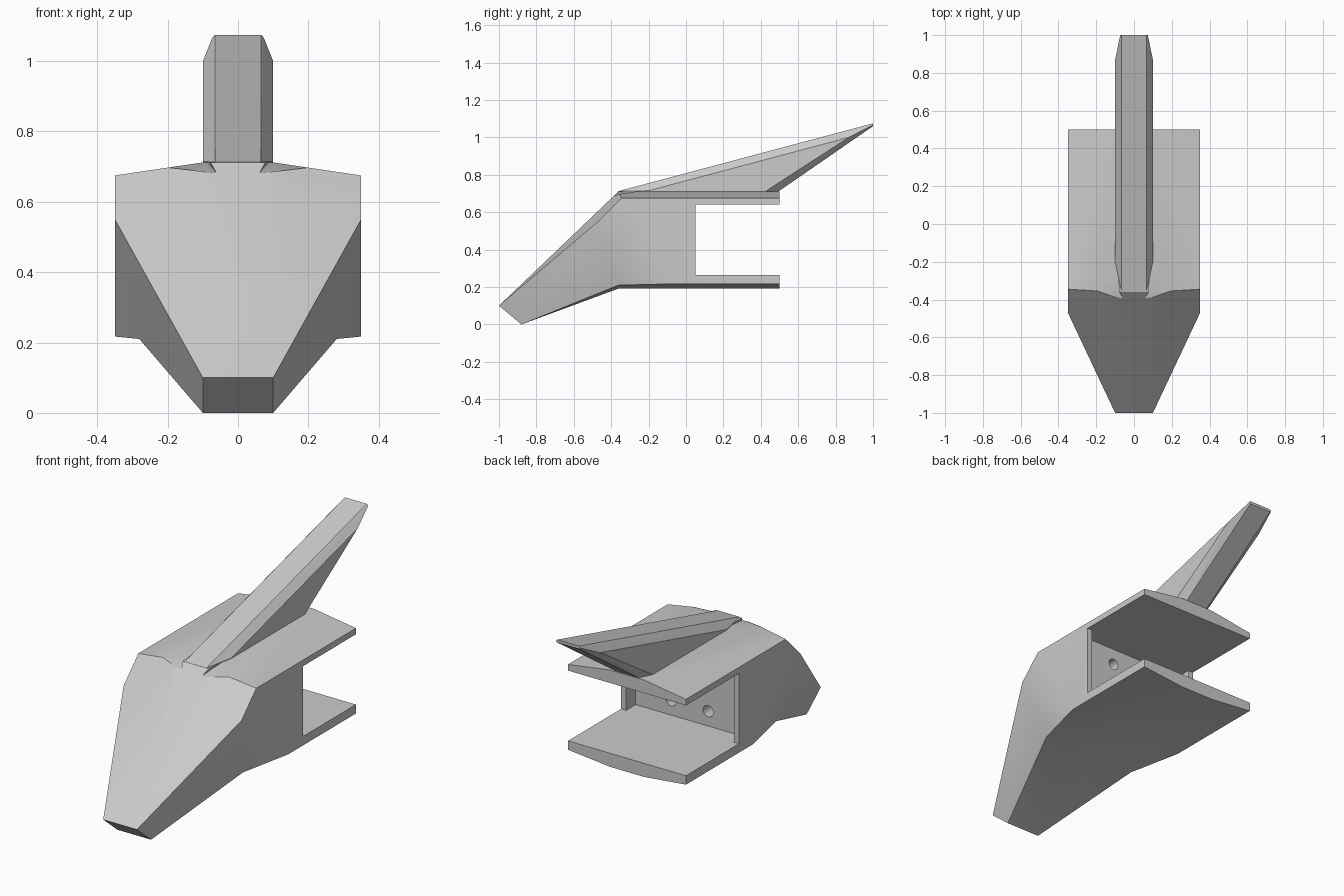
import bpy, bmesh
from mathutils import Vector

cube = bpy.data.objects.get("Cube")
if cube:
    bpy.data.objects.remove(cube, do_unlink=True)

steel = bpy.data.materials.new("plain_grey")
steel.use_nodes = True
steel.diffuse_color = (0.6, 0.6, 0.6, 1)
steel.node_tree.nodes["Principled BSDF"].inputs["Base Color"].default_value = steel.diffuse_color


def finish(name, bm):
    bmesh.ops.recalc_face_normals(bm, faces=bm.faces)
    mesh = bpy.data.meshes.new(name)
    bm.to_mesh(mesh)
    bm.free()
    obj = bpy.data.objects.new(name, mesh)
    bpy.context.collection.objects.link(obj)
    mesh.materials.append(steel)
    return obj


def hull(name, points):
    bm = bmesh.new()
    for p in points:
        bm.verts.new(p)
    res = bmesh.ops.convex_hull(bm, input=bm.verts)
    bmesh.ops.delete(bm, geom=list({v for v in res["geom_interior"] if isinstance(v, bmesh.types.BMVert)}),
                     context="VERTS")
    bmesh.ops.dissolve_limit(bm, angle_limit=0.01, verts=bm.verts, edges=bm.edges)
    return finish(name, bm)


def box(name, lo, hi):
    return hull(name, [(x, y, z) for x in (lo[0], hi[0]) for y in (lo[1], hi[1]) for z in (lo[2], hi[2])])


def mirrored(points):
    return [(s * x, y, z) for x, y, z in points for s in (-1, 1)]


def cut(target, cutter):
    mod = target.modifiers.new("cut", "BOOLEAN")
    mod.operation = "DIFFERENCE"
    mod.solver = "EXACT"
    mod.object = cutter
    bpy.context.view_layer.objects.active = target
    bpy.ops.object.modifier_apply(modifier=mod.name)
    bpy.data.objects.remove(cutter, do_unlink=True)


def smooth(obj):
    bpy.ops.object.select_all(action="DESELECT")
    obj.select_set(True)
    bpy.context.view_layer.objects.active = obj
    bpy.ops.object.shade_smooth_by_angle(angle=0.45)


# Wedge body: crowned side profiles joined across the width
inner = [(-1, 0.1), (-0.88, 0), (-0.36, 0.192), (0.5, 0.192), (0.5, 0.712), (-0.36, 0.712)]
outer = [(-0.95, 0.07), (-0.86, 0.02), (-0.36, 0.217), (0.5, 0.217), (0.5, 0.675), (-0.345, 0.675)]
bm = bmesh.new()
rings = [[bm.verts.new((x, y, z)) for y, z in prof]
         for x, prof in ((-0.35, outer), (-0.1, inner), (0.1, inner), (0.35, outer))]
for a, b in zip(rings, rings[1:]):
    for i in range(len(a)):
        j = (i + 1) % len(a)
        bm.faces.new((a[i], a[j], b[j], b[i]))
bm.faces.new(rings[0])
bm.faces.new(rings[-1])
# Slanted cheeks trimmed from both sides
for s in (-1, 1):
    cutres = bmesh.ops.bisect_plane(bm, geom=bm.verts[:] + bm.edges[:] + bm.faces[:], dist=0.0005,
                                    plane_co=(s * 0.1, -1, 0.1), plane_no=(s, -0.234, -0.28),
                                    clear_outer=True)
    bmesh.ops.holes_fill(bm, edges=[e for e in bm.edges if e.is_boundary], sides=0)
body = finish("wedge_body", bm)

# Open slot between the plates, shallow pocket and bolt holes
cut(body, box("slot_cutter", (-0.5, 0.05, 0.265), (0.5, 0.7, 0.642)))
cut(body, box("pocket_cutter", (-0.32, -0.03, 0.265), (0.32, 0.1, 0.642)))
for x in (-0.11, 0.11):
    for z in (0.345, 0.555):
        bpy.ops.mesh.primitive_cylinder_add(vertices=24, radius=0.03, depth=0.2,
                                            location=(x, -0.05, z), rotation=(1.5708, 0, 0))
        cut(body, bpy.context.object)

# Small eased corners beside the root of the horn
for s in (-1, 1):
    cut(body, hull("ease_cutter", [(s * x, y, z) for x, y, z in (
        (0.06, -0.4, 0.68), (0.09, -0.22, 0.72), (0.21, -0.35, 0.698), (0.12, -0.4, 0.8))]))
smooth(body)

# Swept-back horn with chamfered edges
horn = hull("swept_horn", mirrored([
    (0.065, -0.36, 0.713), (0.065, -0.34, 0.66),
    (0.1, -0.2, 0.715), (0.1, -0.2, 0.68),
    (0.1, 0.43, 0.715), (0.1, 0.39, 0.69),
    (0.065, 0.5, 0.715), (0.065, 0.46, 0.69),
    (0.1, 0.87, 1.0),
    (0.065, 1, 1.075), (0.073, 1, 1.067), (0.065, 1, 1.06)]))
